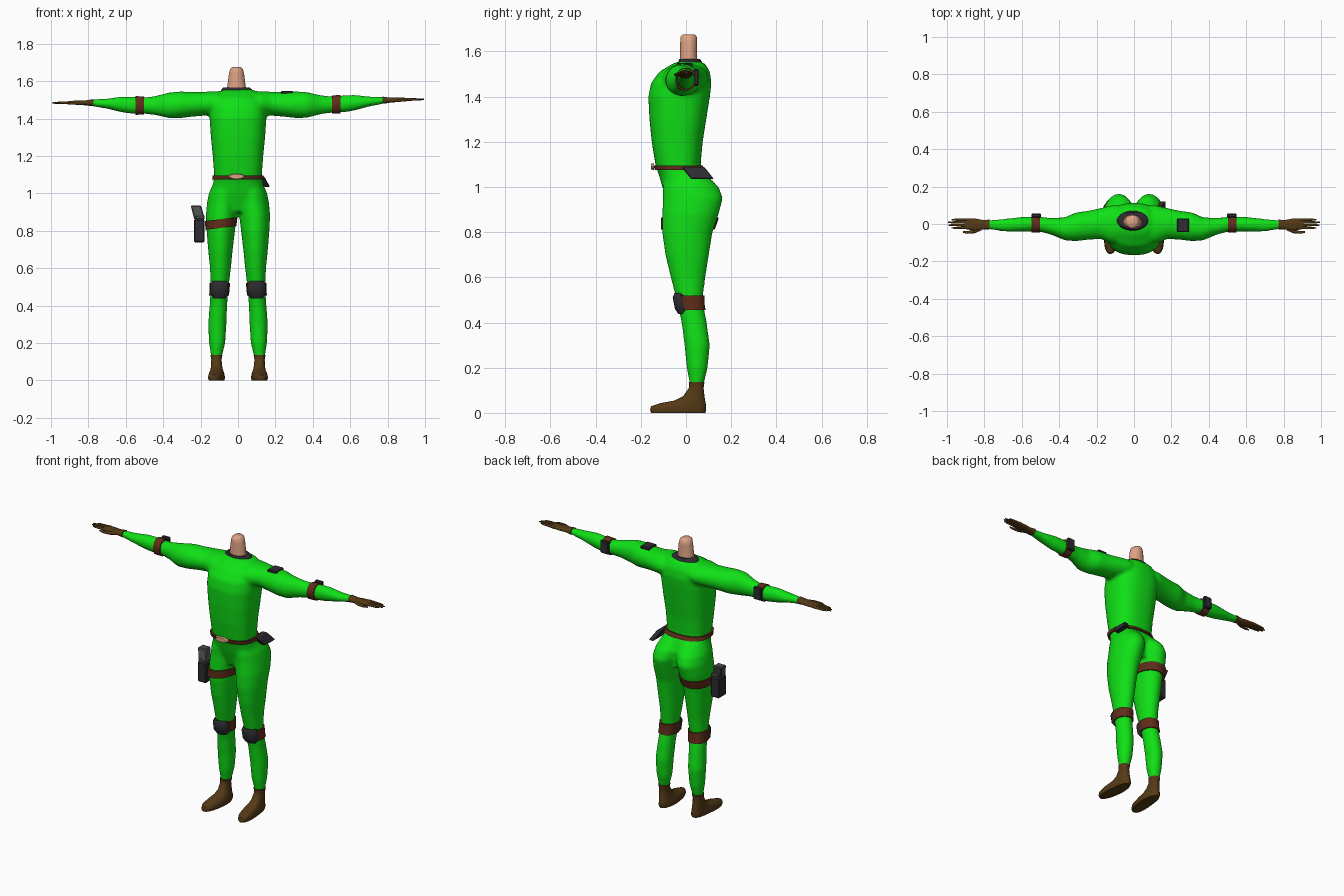
import bpy, bmesh, math
from mathutils import Vector, Matrix, Euler

if "Cube" in bpy.data.objects:
    bpy.data.objects.remove(bpy.data.objects["Cube"])


def material(name, rgb):
    m = bpy.data.materials.new(name)
    m.diffuse_color = (*rgb, 1)
    m.use_nodes = True
    m.node_tree.nodes["Principled BSDF"].inputs["Base Color"].default_value = m.diffuse_color
    return m


GREEN = material("suit green", (0.005, 0.75, 0.008))
SKIN = material("skin", (0.72, 0.36, 0.23))
STRAP = material("strap red brown", (0.115, 0.026, 0.01))
LEATHER = material("leather brown", (0.09, 0.042, 0.008))
DARK = material("dark grey", (0.027, 0.025, 0.031))
GREY = material("mid grey", (0.075, 0.075, 0.08))


def loft(bm, rings, axis="z", n=24, p=2.0):
    """Closed skin over rings (t, u0, u1, v0, v1); u, v are x, y for axis z and y, z for axis x."""
    loops = []
    for t, u0, u1, v0, v1 in rings:
        loop = []
        for i in range(n):
            a = 2 * math.pi * (i + 0.5) / n
            c, s = math.cos(a), math.sin(a)
            u = (u0 + u1) / 2 + (u1 - u0) / 2 * math.copysign(abs(c) ** (2 / p), c)
            v = (v0 + v1) / 2 + (v1 - v0) / 2 * math.copysign(abs(s) ** (2 / p), s)
            loop.append(bm.verts.new((u, v, t) if axis == "z" else (t, u, v)))
        loops.append(loop)
    for a, b in zip(loops, loops[1:]):
        for i in range(n):
            bm.faces.new((a[i], a[(i + 1) % n], b[(i + 1) % n], b[i]))
    bm.faces.new(loops[0][::-1])
    bm.faces.new(loops[-1])
    return [v for loop in loops for v in loop]


def box(bm, loc, size, rot=(0, 0, 0), shear=(0, 0)):
    """Box whose x and y slide with height by the shear factors."""
    verts = bmesh.ops.create_cube(bm, size=1)["verts"]
    r = Euler(rot).to_matrix()
    for v in verts:
        c = Vector(a * b for a, b in zip(v.co, size))
        c.x += shear[0] * c.z
        c.y += shear[1] * c.z
        v.co = r @ c + Vector(loc)


def mirror(bm):
    geom = bm.verts[:] + bm.edges[:] + bm.faces[:]
    dup = bmesh.ops.duplicate(bm, geom=geom)["geom"]
    bmesh.ops.scale(bm, vec=(-1, 1, 1), verts=[g for g in dup if isinstance(g, bmesh.types.BMVert)])


def finish(name, bm, mat, angle=50, bevel=0):
    for v in bm.verts:  # arms lean very slightly
        v.co.z += math.copysign(max(0, abs(v.co.x) - 0.3) * 0.014, v.co.x)
    bmesh.ops.recalc_face_normals(bm, faces=bm.faces[:])
    me = bpy.data.meshes.new(name)
    bm.to_mesh(me)
    bm.free()
    ob = bpy.data.objects.new(name, me)
    bpy.context.collection.objects.link(ob)
    me.materials.append(mat)
    bpy.context.view_layer.objects.active = ob
    ob.select_set(True)
    if angle:
        bpy.ops.object.shade_smooth_by_angle(angle=math.radians(angle))
    ob.select_set(False)
    if bevel:
        m = ob.modifiers.new("bevel", "BEVEL")
        m.width, m.segments = bevel, 1
    return ob


def band(bm, rings, t0, t1, grow, axis="z", p=2.2):
    """Strap that follows a limb between t0 and t1."""
    out = []
    for t in (t0, (t0 + t1) / 2, t1):
        for a, b in zip(rings, rings[1:]):
            if min(a[0], b[0]) <= t <= max(a[0], b[0]):
                f = (t - a[0]) / (b[0] - a[0])
                r = [x + (y - x) * f for x, y in zip(a, b)]
                out.append((t, r[1] - grow, r[2] + grow, r[3] - grow, r[4] + grow))
                break
    return loft(bm, out, axis, p=p)


LEG = [(0.12, .088, .143, .018, .077), (0.2, .068, .155, .003, .096), (0.3, .062, .16, -.007, .106),
       (0.4, .058, .152, -.02, .092), (0.5, .05, .146, -.042, .073), (0.6, .038, .15, -.068, .086),
       (0.7, .028, .16, -.092, .102), (0.8, .016, .168, -.106, .118), (0.88, .006, .172, -.106, .145),
       (0.95, -.004, .166, -.102, .164), (1.0, -.01, .156, -.105, .145), (1.06, -.01, .13, -.10, .085)]
ARM = [(0.03, -.10, .10, 1.43, 1.54), (0.12, -.105, .10, 1.415, 1.547), (0.18, -.08, .085, 1.415, 1.543),
       (0.24, -.084, .072, 1.41, 1.542), (0.31, -.092, .062, 1.402, 1.545), (0.37, -.088, .036, 1.403, 1.54),
       (0.44, -.058, .032, 1.42, 1.523), (0.5, -.042, .038, 1.428, 1.515), (0.56, -.04, .04, 1.428, 1.52),
       (0.62, -.042, .036, 1.437, 1.522), (0.7, -.04, .027, 1.458, 1.512), (0.79, -.026, .02, 1.474, 1.508)]
TORSO = [(0.9, -.08, .08, -.07, .10), (1.0, -.145, .145, -.105, .11), (1.06, -.132, .132, -.122, .085),
         (1.09, -.127, .127, -.134, .064), (1.2, -.135, .135, -.152, .074), (1.3, -.145, .145, -.162, .09),
         (1.4, -.152, .152, -.167, .106), (1.46, -.15, .15, -.155, .113), (1.51, -.13, .13, -.118, .106),
         (1.545, -.10, .10, -.06, .085), (1.556, -.07, .07, -.03, .06)]

# Suit: legs, arms and torso fused into one smooth skin
bm = bmesh.new()
loft(bm, LEG)
loft(bm, ARM, "x")
mirror(bm)
loft(bm, TORSO, n=32, p=2.5)
suit = finish("suit", bm, GREEN, angle=0)
m = suit.modifiers.new("fuse", "REMESH")
m.mode, m.voxel_size, m.use_smooth_shade = "VOXEL", 0.009, True
m = suit.modifiers.new("soften", "SMOOTH")
m.factor, m.iterations = 0.5, 7

# Neck and collar
bm = bmesh.new()
loft(bm, [(1.53, -.062, .046, -.03, .055), (1.57, -.058, .042, -.027, .05), (1.64, -.049, .033, -.026, .05),
          (1.665, -.042, .026, -.025, .048), (1.675, -.03, .014, -.015, .038)], n=20)
finish("neck", bm, SKIN, 60)
bm = bmesh.new()
loft(bm, [(1.538, -.092, .08, -.04, .073), (1.555, -.09, .076, -.035, .07), (1.566, -.078, .064, -.03, .062)])
finish("collar", bm, DARK)

# Belt and buckle
bm = bmesh.new()
band(bm, TORSO, 1.074, 1.096, .01, p=2.5)
finish("belt", bm, STRAP)
bm = bmesh.new()
bmesh.ops.create_cone(bm, cap_ends=True, segments=20, radius1=1, radius2=0.85, depth=1,
                      matrix=Matrix.Translation((-.008, -.148, 1.09)) @ Matrix.Rotation(math.pi / 2, 4, "X")
                      @ Matrix.Diagonal((.045, .015, .014, 1)))
finish("buckle", bm, SKIN, 30)

# Belt pouch on the hip
bm = bmesh.new()
box(bm, (.14, .052, 1.062), (.032, .10, .054), shear=(-.55, -.8))
finish("pouch", bm, DARK, 0, .004)

# Boots with slightly turned-out toes
bm = bmesh.new()
foot = loft(bm, [(0, .072, .15, -.155, .086), (.012, .068, .154, -.16, .09), (.03, .07, .152, -.155, .09),
                 (.043, .075, .15, -.115, .088), (.055, .08, .147, -.05, .085), (.075, .084, .145, -.012, .082),
                 (.11, .088, .143, .012, .078), (.122, .086, .145, .014, .08), (.136, .083, .147, .012, .082)], p=2.3)
for v in foot:
    v.co.x -= 0.1 * min(0, v.co.y)
mirror(bm)
finish("boots", bm, LEATHER)

# Knee straps and knee pads
bm = bmesh.new()
band(bm, LEG, .455, .52, .006)
mirror(bm)
finish("knee_straps", bm, STRAP)
bm = bmesh.new()
loft(bm, [(.438, .066, .132, -.035, .01), (.46, .05, .148, -.05, .016), (.51, .048, .149, -.06, .012),
          (.53, .06, .138, -.052, .005)], n=12, p=2.4)
mirror(bm)
finish("knee_pads", bm, DARK, 35)

# Thigh strap, tilted, and holster with grip on one leg
bm = bmesh.new()
for v in band(bm, LEG, .815, .862, .006):
    v.co.z -= 0.12 * (v.co.x - .09)
    v.co.x *= -1
finish("thigh_strap", bm, STRAP)
bm = bmesh.new()
box(bm, (-.207, -.022, .80), (.058, .075, .125))
finish("holster", bm, DARK, 0, .007)
bm = bmesh.new()
box(bm, (-.215, -.02, .897), (.056, .05, .075), shear=(-.25, .3))
box(bm, (-.203, -.022, .872), (.05, .066, .022))
finish("holster_grip", bm, GREY, 0, .005)

# Arm bands, the pads behind them and one shoulder plate
bm = bmesh.new()
band(bm, ARM, .502, .548, .005, "x")
mirror(bm)
finish("arm_bands", bm, STRAP)
bm = bmesh.new()
box(bm, (.523, .045, 1.482), (.052, .022, .075))
mirror(bm)
finish("arm_pads", bm, DARK, 0, .005)
bm = bmesh.new()
box(bm, (.262, -.007, 1.54), (.062, .072, .016))
finish("shoulder_plate", bm, DARK, 0, .003)

# Gloves: cuff and palm, four fingers and a thumb
bm = bmesh.new()
loft(bm, [(.772, -.03, .024, 1.472, 1.511), (.785, -.029, .023, 1.473, 1.509), (.81, -.03, .022, 1.477, 1.505),
          (.85, -.036, .03, 1.48, 1.504), (.89, -.03, .031, 1.483, 1.503), (.905, -.026, .029, 1.485, 1.501)],
     "x", 16, 2.4)
for y, tip in ((-.021, .975), (-.006, .992), (.009, .995), (.023, .975)):
    loft(bm, [(.88, y - .008, y + .008, 1.484, 1.502), (tip - .02, y - .006, y + .006, 1.487, 1.499),
              (tip, y - .003, y + .003, 1.49, 1.496)], "x", 8)
loft(bm, [(.815, -.034, -.012, 1.48, 1.5), (.85, -.05, -.028, 1.48, 1.498), (.89, -.053, -.037, 1.482, 1.496),
          (.915, -.047, -.038, 1.485, 1.493)], "x", 8)
mirror(bm)
finish("gloves", bm, LEATHER)
